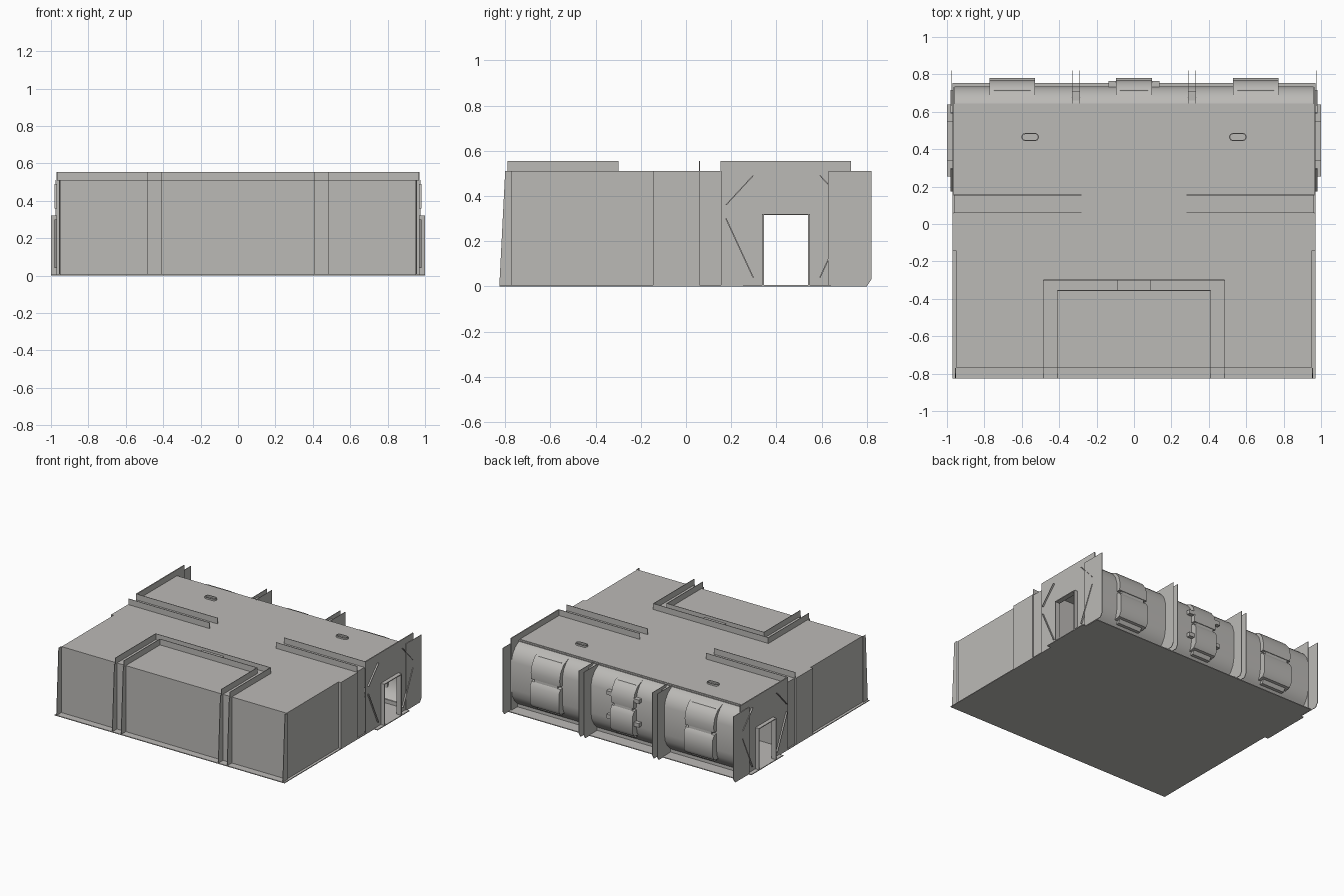
import bpy, bmesh, math

if "Cube" in bpy.data.objects:
    bpy.data.objects.remove(bpy.data.objects["Cube"])

mat = bpy.data.materials.new("warm_grey")
mat.diffuse_color = (0.5, 0.49, 0.47, 1)
mat.use_nodes = True
mat.node_tree.nodes["Principled BSDF"].inputs["Base Color"].default_value = mat.diffuse_color
T = 0.002  # half thickness of thin sheets


def prism(name, pts, x0, x1, smooth=False):
    """Extrude a (y, z) outline along x."""
    bm = bmesh.new()
    a = [bm.verts.new((x0, y, z)) for y, z in pts]
    b = [bm.verts.new((x1, y, z)) for y, z in pts]
    n = len(pts)
    bm.faces.new(a)
    bm.faces.new(b[::-1])
    for i in range(n):
        bm.faces.new((a[i], b[i], b[(i + 1) % n], a[(i + 1) % n]))
    bmesh.ops.recalc_face_normals(bm, faces=bm.faces)
    me = bpy.data.meshes.new(name)
    bm.to_mesh(me)
    bm.free()
    me.materials.append(mat)
    ob = bpy.data.objects.new(name, me)
    bpy.context.collection.objects.link(ob)
    if smooth:
        bpy.context.view_layer.objects.active = ob
        ob.select_set(True)
        bpy.ops.object.shade_smooth_by_angle(angle=math.radians(35))
        ob.select_set(False)
    return ob


def box(name, x0, x1, y0, y1, z0, z1):
    return prism(name, [(y0, z0), (y1, z0), (y1, z1), (y0, z1)], x0, x1)


# Barrel cross-section of the rear bay, rounded at the shoulders
def barrel(off, z0=0.0, z1=0.5):
    prof = [(0.66, 0.03), (0.70, 0.07), (0.725, 0.115), (0.735, 0.17),
            (0.735, 0.38), (0.72, 0.43), (0.69, 0.47), (0.645, 0.50)]
    return [(y + off, z) for y, z in prof if z0 <= z <= z1]


# Floor, main hall and rear roof
box("floor", -0.97, 0.97, -0.825, 0.755, 0, 0.006)
box("hall_front", -0.95, 0.95, -0.77, -0.145, 0, 0.51)
box("hall_middle", -0.97, 0.97, -0.145, 0.06, 0, 0.51)
box("hall_seam", -0.96, 0.96, 0.06, 0.155, 0, 0.51)
box("rear_roof", -0.97, 0.97, 0.155, 0.63, 0.5, 0.51)
box("rear_gutter", -0.97, 0.97, 0.63, 0.645, 0.49, 0.506)

# Hollow barrel shell along the back
outer = barrel(0)
inner = [(y - 0.012, z) for y, z in outer]
prism("rear_barrel", outer + inner[::-1], -0.96, 0.96, True)
box("rear_skirt", -0.96, 0.96, 0.645, 0.66, 0, 0.035)

# Raised cladding on the barrel
for x, w in ((-0.65, 0.122), (0, 0.095), (0.65, 0.122)):
    band = barrel(0.025, 0.07, 0.48)
    prism("barrel_band", band + [(0.66, 0.47), (0.66, 0.07)], x - w * 0.8, x + w * 0.8, True)
    prism("lower_box", [(0.70, 0.09), (0.76, 0.10), (0.78, 0.13), (0.78, 0.26),
                        (0.76, 0.29), (0.70, 0.30)], x - w, x + w, True)
    prism("upper_box", [(0.70, 0.31), (0.765, 0.31), (0.77, 0.36), (0.755, 0.42),
                        (0.72, 0.465), (0.66, 0.49)], x - w, x + w, True)
for s in (-1, 1):
    for z in (0.18, 0.36):
        box("barrel_knob", s * 0.115 - 0.022, s * 0.115 + 0.022, 0.73, 0.765, z, z + 0.03)

# Rear buttress fins, in pairs, and their filler columns
for s in (-1, 1):
    for x in (0.29, 0.33, 0.975):
        prism("rear_fin", [(0.63, 0.0), (0.80, 0), (0.82, 0.03), (0.82, 0.51), (0.63, 0.51)],
              s * x - T, s * x + T)
    box("fin_column", s * 0.31 - 0.02, s * 0.31 + 0.02, 0.63, 0.71, 0, 0.49)

for s in (-1, 1):
    # End wall with doorway
    prism("end_wall", [(0.155, 0), (0.345, 0), (0.345, 0.315), (0.54, 0.315), (0.54, 0),
                       (0.73, 0), (0.73, 0.555), (0.155, 0.555)], s * 0.962, s * 0.97)
    # Door frame and step
    box("door_jamb", s * 0.965, s, 0.337, 0.345, 0, 0.315)
    box("door_jamb", s * 0.965, s, 0.54, 0.548, 0, 0.315)
    box("door_lintel", s * 0.965, s, 0.337, 0.548, 0.315, 0.321)
    box("door_step", s * 0.965, s, 0.255, 0.64, 0, 0.006)
    # Diagonal corner ribs around the door
    for k in (-1, 1):
        for za, zb in ((0.30, 0.04), (0.36, 0.49)):
            ya, yb = 0.445 + k * 0.265, 0.445 + k * 0.145
            prism("corner_rib", [(ya, za), (yb, zb), (yb + k * 0.006, zb), (ya + k * 0.006, za)],
                  s * 0.965, s * 0.982)
    # Roof rails across each side
    for y in (0.06, 0.155):
        lo, hi = sorted((s * 0.28, s * 0.965))
        box("roof_rail", lo, hi, y - T, y + T, 0.51, 0.555)
    # Sloped front fins
    for x in (0.41, 0.485, 0.955):
        prism("front_fin", [(-0.77, 0), (-0.826, 0), (-0.80, 0.51), (-0.77, 0.51)],
              s * x - T, s * x + T)
    # Arms of the front parapet
    box("parapet_arm", s * 0.41 - T, s * 0.41 + T, -0.79, -0.355, 0.51, 0.555)
    box("parapet_arm", s * 0.485 - T, s * 0.485 + T, -0.79, -0.30, 0.51, 0.555)
    # Oval roof vents
    bm = bmesh.new()
    ring = []
    for i in range(16):
        a = 2 * math.pi * i / 16
        cx = math.copysign(0.025, math.cos(a))
        ring.append([bm.verts.new((s * 0.555 + cx + r * math.cos(a), 0.465 + r * math.sin(a), z))
                     for r, z in ((0.022, 0.505), (0.022, 0.522), (0.016, 0.522), (0.016, 0.505))])
    for i in range(16):
        for j in range(3):
            p, q = ring[i], ring[(i + 1) % 16]
            bm.faces.new((p[j], q[j], q[j + 1], p[j + 1]))
    me = bpy.data.meshes.new("roof_vent")
    bm.to_mesh(me)
    bm.free()
    me.materials.append(mat)
    bpy.context.collection.objects.link(bpy.data.objects.new("roof_vent", me))

# Back of the front parapet with its central block
box("parapet_back", -0.41, 0.41, -0.355 - T, -0.355 + T, 0.51, 0.555)
box("parapet_back", -0.485, 0.485, -0.30 - T, -0.30 + T, 0.51, 0.555)
box("parapet_block", -0.09, 0.09, -0.352, -0.302, 0.51, 0.535)
